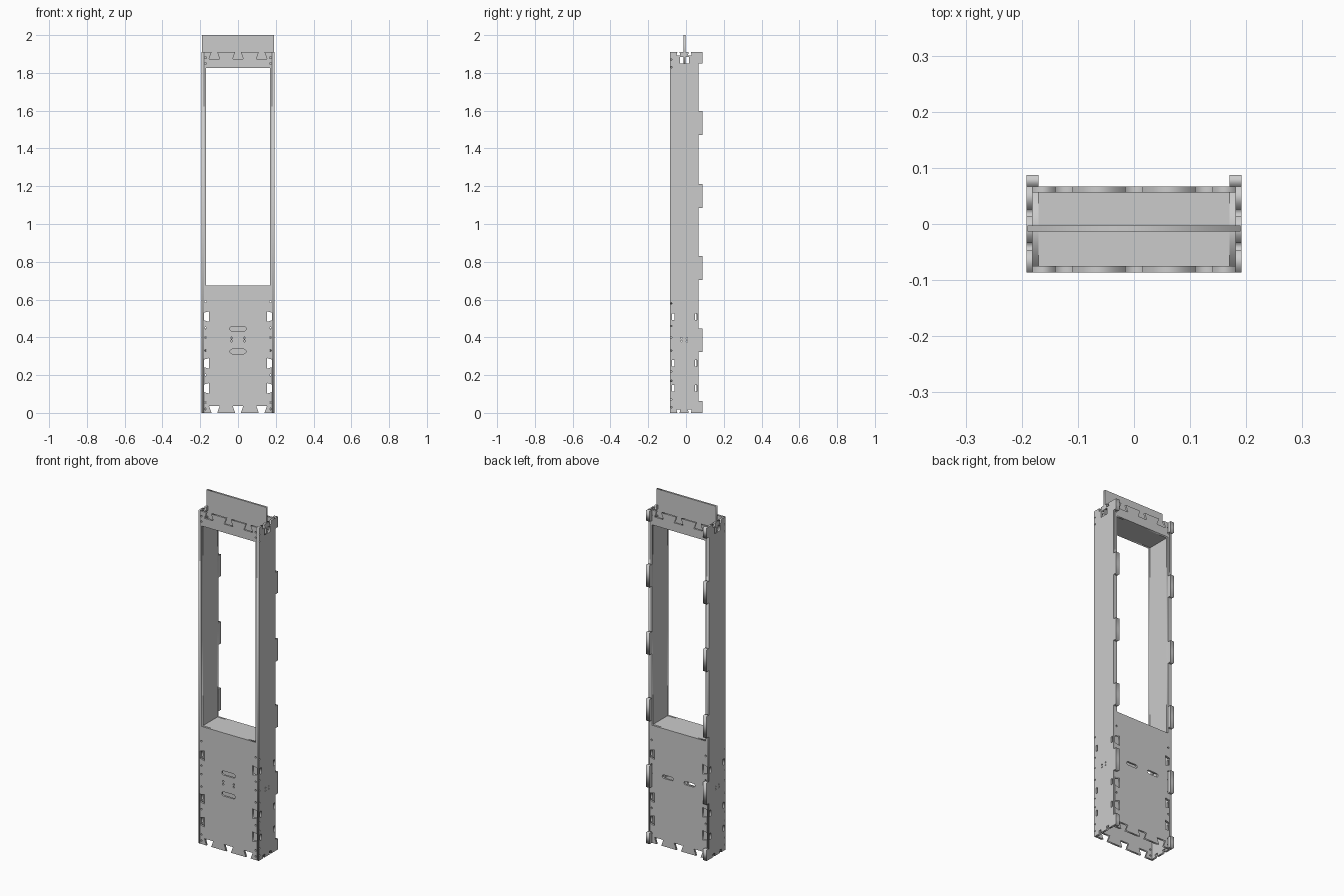
import bpy, math
from mathutils import Matrix

if "Cube" in bpy.data.objects:
    bpy.data.objects.remove(bpy.data.objects["Cube"])

T = 0.011  # sheet thickness
# sheet orientations: upright facing y, upright facing x, flat
FACE_Y = Matrix(((1, 0, 0), (0, 0, -1), (0, 1, 0))).to_4x4()
FACE_X = Matrix(((0, 0, 1), (1, 0, 0), (0, 1, 0))).to_4x4()
FLAT = Matrix.Identity(4)


def sheet(name, loops, orient, loc, thick=T):
    """Flat sheet cut from an outline (first loop) with holes (other loops)."""
    cu = bpy.data.curves.new(name, 'CURVE')
    cu.dimensions = '2D'
    cu.fill_mode = 'BOTH'
    cu.extrude = thick / 2
    for pts in loops:
        sp = cu.splines.new('POLY')
        sp.points.add(len(pts) - 1)
        for p, (u, v) in zip(sp.points, pts):
            p.co = (u, v, 0, 1)
        sp.use_cyclic_u = True
    tmp = bpy.data.objects.new(name + "_outline", cu)
    bpy.context.collection.objects.link(tmp)
    dg = bpy.context.evaluated_depsgraph_get()
    me = bpy.data.meshes.new_from_object(tmp.evaluated_get(dg))
    bpy.data.objects.remove(tmp)
    me.transform(Matrix.Translation(loc) @ orient)
    ob = bpy.data.objects.new(name, me)
    bpy.context.collection.objects.link(ob)
    return ob


def rect(u0, u1, v0, v1):
    return [(u0, v0), (u1, v0), (u1, v1), (u0, v1)]


def circle(u, v, r=0.005, n=10):
    return [(u + r * math.cos(2 * math.pi * i / n), v + r * math.sin(2 * math.pi * i / n)) for i in range(n)]


def stadium(u, v, w, h, n=8):
    r, pts = h / 2, []
    for s in (1, -1):
        for i in range(n + 1):
            a = -math.pi / 2 + math.pi * i / n
            pts.append((u + s * (w / 2 - r + r * math.cos(a)), v + s * r * math.sin(a)))
    return pts


def notched(u0, u1, v0, v1, bottom=(), right=(), top=(), left=()):
    """Counter-clockwise rectangle; a notch is (position, neck half, inner half, depth)."""
    pts = []
    for (a, b), d, cuts in (((u0, v0), (1, 0), bottom), ((u1, v0), (0, 1), right),
                            ((u1, v1), (-1, 0), top), ((u0, v1), (0, -1), left)):
        pts.append((a, b))
        sign = d[0] + d[1]
        for c, neck, inner, depth in sorted(cuts, key=lambda k: k[0] * sign):
            for off, dep in ((-neck, 0), (-inner, depth), (inner, depth), (neck, 0)):
                if d[0]:
                    pts.append((c + off * sign, b + dep * sign))
                else:
                    pts.append((a - dep * sign, c + off * sign))
    return pts


# front and back panels: window, dovetail notches, screw holes, hand slots
ends = [(x, 0.015, 0.028, 0.036) for x in (-0.125, 0, 0.125)]
edges = [(z, 0.02, 0.028, 0.028) for z in (0.13, 0.262, 0.51)]
for name, y in (("front_panel", -0.0805), ("back_panel", 0.0615)):
    loops = [notched(-0.181, 0.181, 0, 1.91, ends, edges, ends, edges),
             rect(-0.17, 0.17, 0.675, 1.825)]
    for s in (-1, 1):
        loops += [circle(s * 0.172, z) for z in (0.02, 0.055, 0.2, 0.33, 0.4, 0.45, 0.59, 1.85, 1.88)]
    if y < 0:
        loops += [stadium(0, z, 0.086, 0.024) for z in (0.325, 0.445)]
        loops += [circle(s * 0.034, z) for s in (-1, 1) for z in (0.38, 0.396)]
    else:
        loops += [stadium(s * 0.069, 0.4, 0.07, 0.02) for s in (-1, 1)]
    sheet(name, loops, FACE_Y, (0, y, 0))

# side panels, window liners and rear hooks
for s, side in ((-1, "left"), (1, "right")):
    loops = [notched(-0.086, 0.067, 0, 1.91,
                     bottom=[(y, 0.006, 0.01, 0.018) for y in (-0.04, 0.02)],
                     top=[(y, 0.006, 0.01, 0.018) for y in (-0.04, 0.02)]),
             rect(-0.032, 0.017, 1.85, 1.885)]
    loops += [rect(y - 0.006, y + 0.006, z - 0.017, z + 0.017)
              for y in (-0.067, 0.053) for z in (0.13, 0.262, 0.51)]
    loops += [circle(-0.078, z, 0.004) for z in (0.03, 0.07, 0.17, 0.22, 0.33, 0.4, 0.46, 0.58, 1.83, 1.87)]
    loops += [circle(y, z, 0.004) for y in (-0.025, 0.005) for z in (0.38, 0.396)]
    sheet(side + "_side", loops, FACE_X, (s * 0.1865, 0, 0))
    sheet(side + "_liner", [rect(-0.075, 0.056, 0.664, 1.836)], FACE_X, (s * 0.1755, 0, 0))
    for i, (z0, z1) in enumerate(((0, 0.063), (0.322, 0.448), (0.704, 0.83),
                                  (1.085, 1.211), (1.472, 1.597), (1.85, 1.91))):
        sheet(f"{side}_hook_{i + 1}", [rect(0.067, 0.087, z0, z1)], FACE_X, (s * 0.181, 0, 0), 2 * T)

# horizontal boards closing the window opening
for name, z in (("window_sill", 0.6695), ("window_head", 1.8305)):
    sheet(name, [rect(-0.17, 0.17, -0.075, 0.056)], FLAT, (0, 0, z))

# header board: narrow foot between the sides, full width above
header = [(-0.18, 1.836), (0.18, 1.836), (0.18, 1.85), (0.19, 1.85),
          (0.19, 2.0), (-0.19, 2.0), (-0.19, 1.85), (-0.18, 1.85)]
sheet("header_board", [header], FACE_Y, (0, -0.008, 0))
